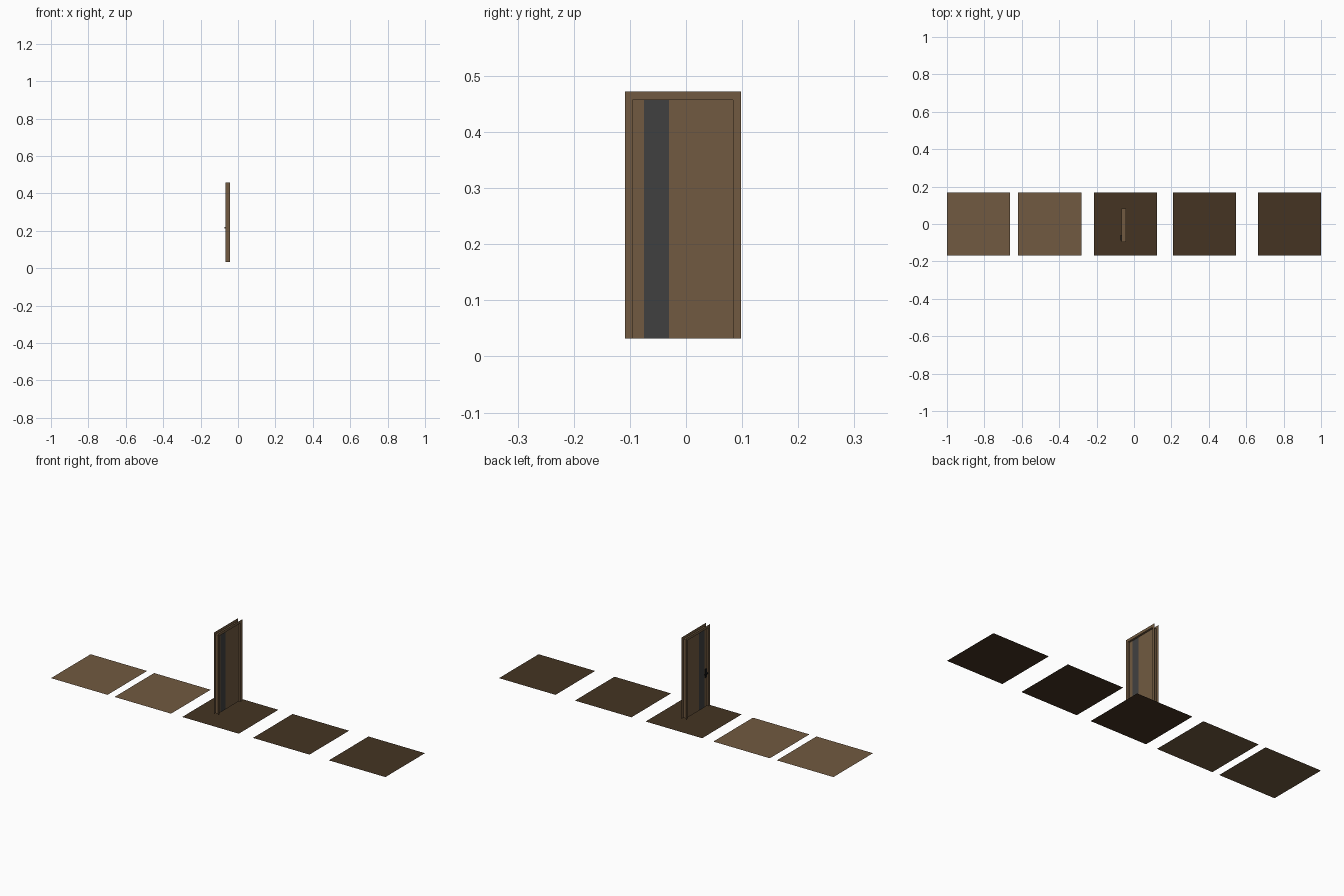
import bpy, bmesh

if "Cube" in bpy.data.objects:
    bpy.data.objects.remove(bpy.data.objects["Cube"])


def material(name, rgb):
    m = bpy.data.materials.new(name)
    m.diffuse_color = (*rgb, 1)
    m.use_nodes = True
    m.node_tree.nodes["Principled BSDF"].inputs["Base Color"].default_value = m.diffuse_color
    return m


BROWN = material("light_brown", (0.166, 0.102, 0.052))
DARK = material("dark_brown", (0.058, 0.034, 0.016))
GREY = material("stripe_grey", (0.051, 0.051, 0.051))
BLACK = material("handle_black", (0.012, 0.012, 0.012))


def finish(name, bm, *mats):
    mesh = bpy.data.meshes.new(name)
    bm.to_mesh(mesh)
    bm.free()
    for m in mats:
        mesh.materials.append(m)
    obj = bpy.data.objects.new(name, mesh)
    bpy.context.collection.objects.link(obj)
    return obj


def quad(bm, *pts):
    return bm.faces.new([bm.verts.new(p) for p in pts])


def box(name, x, y, z, mat):
    bm = bmesh.new()
    bmesh.ops.create_cube(bm, size=1)
    for v in bm.verts:
        v.co = [r[0] if c < 0 else r[1] for c, r in zip(v.co, (x, y, z))]
    return finish(name, bm, mat)


# Row of flat square floor tiles
H = 0.169
for i, cx in enumerate((-0.831, -0.451, -0.046, 0.377, 0.831)):
    bm = bmesh.new()
    quad(bm, (cx - H, -H, 0), (cx + H, -H, 0), (cx + H, H, 0), (cx - H, H, 0))
    finish(f"floor_tile_{i + 1}", bm, BROWN if i < 2 else DARK)

# Door surround: inner lining with a flat casing on each face
X0, X1 = -0.068, -0.043
Z0 = 0.032
inner = [(-0.095, Z0), (-0.095, 0.457), (0.084, 0.457), (0.084, Z0)]
outer = [(-0.109, Z0), (-0.109, 0.472), (0.098, 0.472), (0.098, Z0)]
bm = bmesh.new()
for a, b, c, d in zip(inner, inner[1:], outer, outer[1:]):
    quad(bm, (X0, *a), (X1, *a), (X1, *b), (X0, *b))
    quad(bm, (X1, *a), (X1, *c), (X1, *d), (X1, *b))
    quad(bm, (X0, *b), (X0, *d), (X0, *c), (X0, *a))
bmesh.ops.remove_doubles(bm, verts=bm.verts, dist=1e-5)
finish("door_frame", bm, BROWN)

# Door leaf, cut into strips so the upright stripe is its own faces
PX0, PX1 = -0.058, -0.053
bm = bmesh.new()
ys = (-0.095, -0.075, -0.030, 0.084)
for n, (a, b) in enumerate(zip(ys, ys[1:])):
    faces = [
        quad(bm, (PX1, a, Z0), (PX1, b, Z0), (PX1, b, 0.457), (PX1, a, 0.457)),
        quad(bm, (PX0, b, Z0), (PX0, a, Z0), (PX0, a, 0.457), (PX0, b, 0.457)),
        quad(bm, (PX0, a, Z0), (PX0, b, Z0), (PX1, b, Z0), (PX1, a, Z0)),
    ]
    for f in faces:
        f.material_index = 1 if n == 1 else 0
bmesh.ops.remove_doubles(bm, verts=bm.verts, dist=1e-5)
finish("door_leaf", bm, BROWN, GREY)

# Handle on the left face of the door
box("handle_plate", (-0.061, PX0), (-0.091, -0.079), (0.19, 0.237), BLACK)
box("handle_stem", (-0.069, -0.061), (-0.088, -0.082), (0.212, 0.219), BLACK)
box("handle_lever", (-0.072, -0.068), (-0.088, -0.060), (0.212, 0.219), BLACK)
